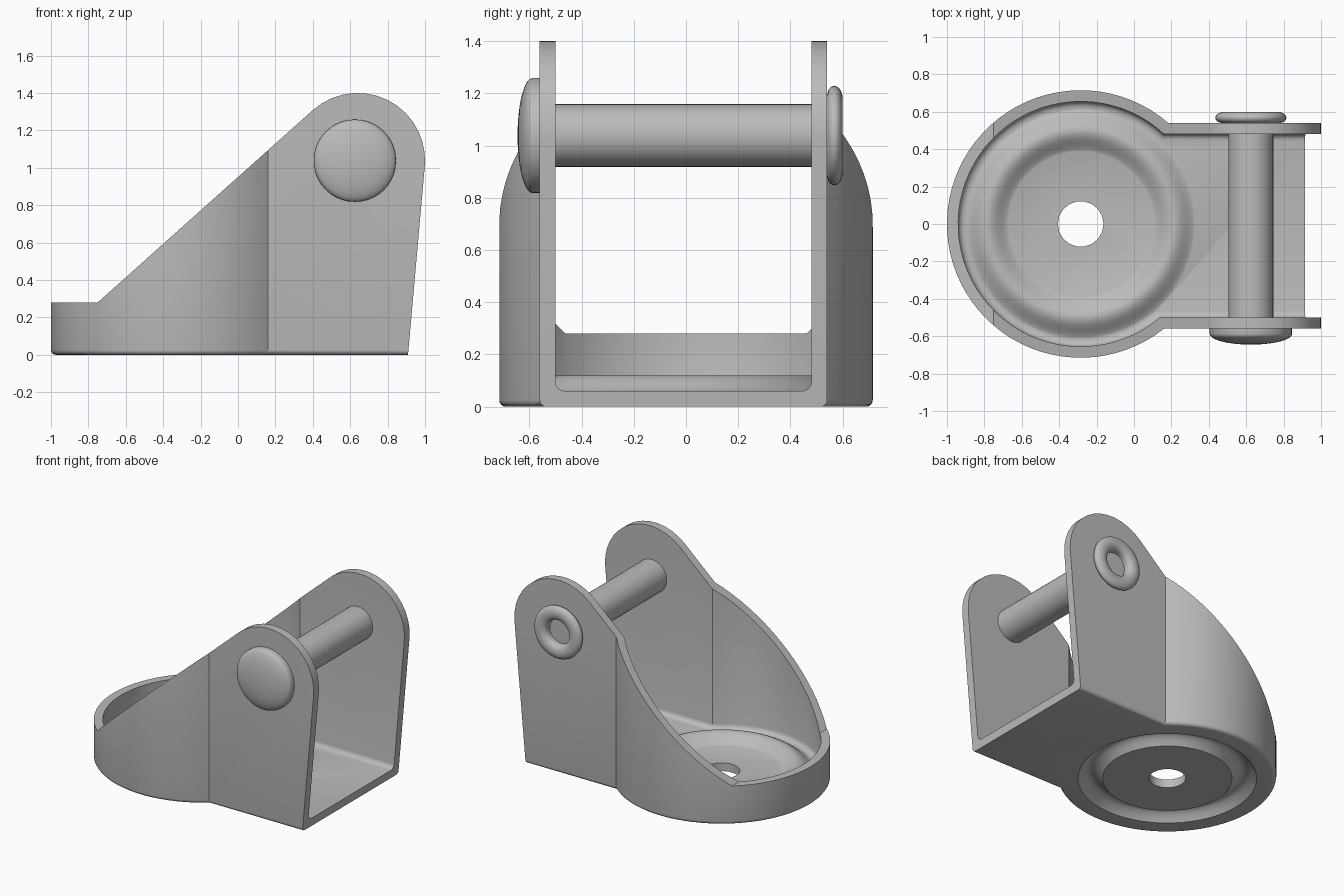
import bpy, bmesh
from math import sin, cos, pi, asin, radians

cube = bpy.data.objects.get("Cube")
if cube:
    bpy.data.objects.remove(cube, do_unlink=True)

steel = bpy.data.materials.new("grey steel")
steel.use_nodes = True
GREY = (0.5, 0.5, 0.5, 1)
steel.diffuse_color = GREY
steel.node_tree.nodes["Principled BSDF"].inputs["Base Color"].default_value = GREY


def loft(name, loops, wrap=False):
    """Skin matching closed loops; cap both ends, or join last to first."""
    bm = bmesh.new()
    rings = [[bm.verts.new(p) for p in loop] for loop in loops]
    n = len(rings[0])
    pairs = list(zip(rings, rings[1:]))
    if wrap:
        pairs.append((rings[-1], rings[0]))
    else:
        bm.faces.new(rings[0])
        bm.faces.new(rings[-1])
    for a, b in pairs:
        for i in range(n):
            j = (i + 1) % n
            bm.faces.new((a[i], a[j], b[j], b[i]))
    bmesh.ops.recalc_face_normals(bm, faces=bm.faces)
    mesh = bpy.data.meshes.new(name)
    bm.to_mesh(mesh)
    bm.free()
    mesh.materials.append(steel)
    obj = bpy.data.objects.new(name, mesh)
    bpy.context.collection.objects.link(obj)
    return obj


def select(obj):
    bpy.ops.object.select_all(action='DESELECT')
    obj.select_set(True)
    bpy.context.view_layer.objects.active = obj


def smooth(obj):
    select(obj)
    bpy.ops.object.shade_smooth_by_angle(angle=radians(32))


def combine(obj, tool, operation):
    select(obj)
    mod = obj.modifiers.new(operation, 'BOOLEAN')
    mod.operation, mod.object, mod.solver = operation, tool, 'EXACT'
    bpy.ops.object.modifier_apply(modifier=mod.name)
    bpy.data.objects.remove(tool, do_unlink=True)


# Keyhole plan: round cup joined to a straight channel open at +x
CUP_X, CUP_R = -0.285, 0.715
SIDE_FRONT, SIDE_BACK = -0.56, 0.54


def plan(offset, z, end_x, steps=56):
    r = CUP_R - offset
    y0, y1 = SIDE_FRONT + offset, SIDE_BACK - offset
    a0, a1 = asin(y1 / r), 2 * pi + asin(y0 / r)
    pts = [(end_x, y0, z), (end_x, y1, z)]
    for i in range(steps + 1):
        a = a0 + (a1 - a0) * i / steps
        pts.append((CUP_X + r * cos(a), r * sin(a), z))
    return pts


def rounded_prism(name, offset, z, bevel, top, end_x):
    loops = []
    for i in range(5):
        a = pi / 2 * i / 4
        loops.append(plan(offset + bevel * (1 - sin(a)), z + bevel * (1 - cos(a)), end_x))
    return loft(name, loops + [plan(offset, top, end_x)])


def ring(r, z, steps=64):
    return [(CUP_X + r * cos(2 * pi * i / steps), r * sin(2 * pi * i / steps), z)
            for i in range(steps)]


def bump_ring(name, r0, r1, base, height, power, below):
    prof = [(r0, base - below)]
    for i in range(13):
        t = i / 12
        prof.append((r0 + (r1 - r0) * t, base + height * max(sin(pi * t), 0) ** power))
    prof.append((r1, base - below))
    return loft(name, [ring(r, z) for r, z in prof], wrap=True)


# Sheet metal bracket: hollow the solid, then trim it to the side profile
bracket = rounded_prism("fork_bracket", 0, 0, 0.025, 1.6, 1.1)
combine(bracket, rounded_prism("cavity", 0.06, 0.06, 0.035, 1.7, 1.3), 'DIFFERENCE')

side = [(-1.1, -0.1), (-1.1, 0.28), (-0.75, 0.28)]
for i in range(15):
    a = radians(132.3 - (132.3 + 4) * i / 14)
    side.append((0.64 + 0.36 * cos(a), 1.04 + 0.36 * sin(a)))
side += [(0.909, 0), (0.9, -0.1)]
trim = loft("side_trim", [[(x, y, z) for x, z in side] for y in (-1, 1)])
combine(bracket, trim, 'INTERSECT')

# Pressed bearing race: ridge on top, groove underneath, hole in the centre
combine(bracket, bump_ring("race_ridge", 0.38, 0.62, 0.057, 0.063, 1.6, 0.02), 'UNION')
combine(bracket, bump_ring("race_groove", 0.42, 0.59, -0.005, 0.065, 1, 0.03), 'DIFFERENCE')
combine(bracket, loft("hole", [ring(0.122, z, 18) for z in (-0.2, 0.3)]), 'DIFFERENCE')
smooth(bracket)


def lathe_y(name, prof, steps=40):
    obj = loft(name, [[(0.625 + r * cos(2 * pi * i / steps), y,
                        1.038 + r * sin(2 * pi * i / steps)) for i in range(steps)]
                      for r, y in prof])
    smooth(obj)


# Domed rivet head on the front
dome = [(0.22 * sin(a), -0.588 - 0.057 * cos(a))
        for a in [0.04 + (pi / 2 - 0.04) * i / 9 for i in range(10)]]
lathe_y("pin_head", dome + [(0.22, -0.555), (0.1, -0.55)])

# Pin shaft with a hollow, rolled rim at the back
rim = [(0.14 - 0.05 * cos(a), 0.568 + 0.032 * sin(a))
       for a in [pi * 1.25 - pi * 1.25 * i / 14 for i in range(15)]]
lathe_y("pin_shaft", [(0.12, -0.555), (0.12, 0.53)] + rim + [(0.09, 0.44)])
